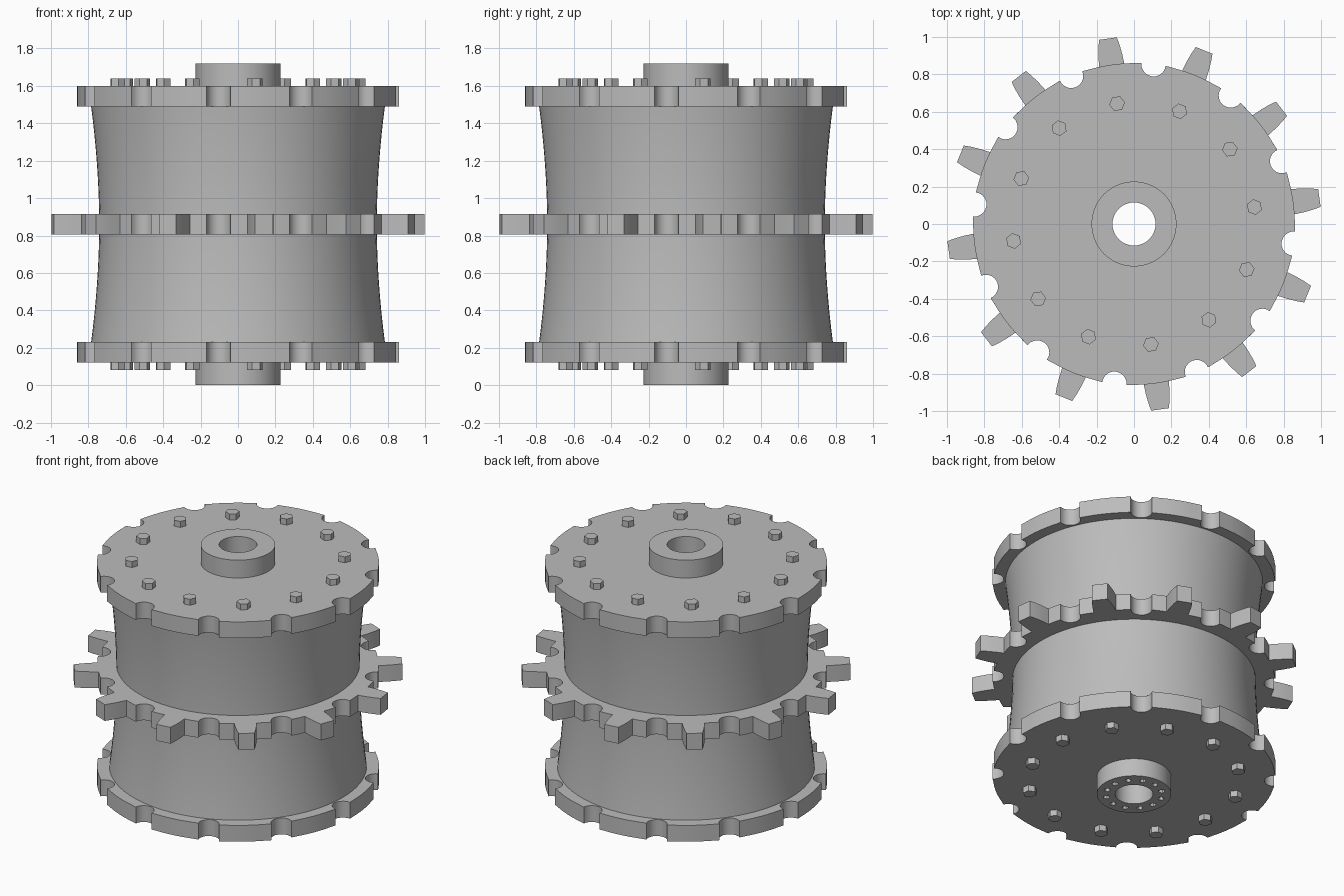
import bpy, bmesh
from math import cos, sin, pi, radians
from mathutils import Matrix

if "Cube" in bpy.data.objects:
    bpy.data.objects.remove(bpy.data.objects["Cube"], do_unlink=True)

COUNT = 12                      # teeth, notches and bolts around the wheel
STEP = 2 * pi / COUNT
TOOTH = radians(8)              # direction of the first tooth and bolt
NOTCH = TOOTH + STEP / 2
RIM, NOTCH_R = 0.86, 0.065
HUB_R, BORE_R = 0.227, 0.115
MID_Z, HEIGHT = 0.86, 1.72

steel = bpy.data.materials.new("plain grey steel")
steel.use_nodes = True
GREY = (0.5, 0.5, 0.5, 1)
steel.diffuse_color = GREY
steel.node_tree.nodes["Principled BSDF"].inputs["Base Color"].default_value = GREY


def finish(name, bm):
    bmesh.ops.recalc_face_normals(bm, faces=bm.faces)
    mesh = bpy.data.meshes.new(name)
    bm.to_mesh(mesh)
    bm.free()
    obj = bpy.data.objects.new(name, mesh)
    bpy.context.collection.objects.link(obj)
    mesh.materials.append(steel)
    return obj


def smooth(obj):
    bpy.ops.object.select_all(action='DESELECT')
    obj.select_set(True)
    bpy.context.view_layer.objects.active = obj
    bpy.ops.object.shade_smooth_by_angle(angle=radians(30))


def ring_solid(name, loops):
    """Closed ring-shaped solid through (outline, z) loops."""
    bm = bmesh.new()
    rows = [[bm.verts.new((x, y, z)) for x, y in outline] for outline, z in loops]
    n = len(rows[0])
    for row, after in zip(rows, rows[1:] + rows[:1]):
        for i in range(n):
            j = (i + 1) % n
            bm.faces.new((row[i], row[j], after[j], after[i]))
    obj = finish(name, bm)
    smooth(obj)
    return obj


def circle(r, n=96):
    return [(r * cos(2 * pi * i / n), r * sin(2 * pi * i / n)) for i in range(n)]


def rim_outline(toothed):
    """Round rim with semicircular notches and optional teeth."""
    points = []
    half = NOTCH_R / RIM
    for k in range(COUNT):
        a = NOTCH + k * STEP

        def place(radial, side, angle):
            points.append((radial * cos(angle) - side * sin(angle),
                           radial * sin(angle) + side * cos(angle)))

        # notch
        for i in range(11):
            t = pi * i / 10
            place(RIM - NOTCH_R * sin(t), -NOTCH_R * cos(t), a)
        # tooth or plain arc up to the next notch
        mid = a + STEP / 2
        if toothed:
            place(RIM, 0, (a + half + mid - half) / 2)
            flank = [(0.855, 0.068), (0.91, 0.064), (0.96, 0.057), (1.001, 0.048)]
            for r, w in flank:
                place(r, -w, mid)
            for r, w in reversed(flank):
                place(r, w, mid)
            place(RIM, 0, mid + STEP / 4)
        else:
            for i in range(1, 8):
                place(RIM, 0, a + half + (STEP - 2 * half) * i / 8)
    return points


def plate(name, toothed, z0, z1):
    outer = rim_outline(toothed)
    inner = []
    for x, y in outer:
        s = (HUB_R - 0.02) / (x * x + y * y) ** 0.5
        inner.append((x * s, y * s))
    ring_solid(name, [(outer, z0), (outer, z1), (inner, z1), (inner, z0)])


def hex_ring(name, ring_r, r, z0, z1):
    """Hexagonal prisms evenly spaced around the axis."""
    bm = bmesh.new()
    for k in range(COUNT):
        m = (Matrix.Rotation(TOOTH + k * STEP, 4, 'Z')
             @ Matrix.Translation((ring_r, 0, (z0 + z1) / 2))
             @ Matrix.Rotation(pi / 2, 4, 'Z'))
        m = m @ Matrix.Rotation(pi / 2, 4, 'Z')
        bmesh.ops.create_cone(bm, cap_ends=True, segments=6, radius1=r,
                              radius2=r, depth=z1 - z0, matrix=m)
    return finish(name, bm)


# End flanges and central toothed wheel
plate("lower_flange", False, 0.12, 0.23)
plate("upper_flange", False, HEIGHT - 0.23, HEIGHT - 0.12)
plate("toothed_wheel", True, MID_Z - 0.055, MID_Z + 0.055)

# Waisted drum
drum = []
for i in range(25):
    t = i / 12 - 1
    drum.append((circle(0.742 + 0.046 * abs(t) ** 1.9), MID_Z + 0.65 * t))
drum += [(circle(0.7), MID_Z + 0.65), (circle(0.7), MID_Z - 0.65)]
ring_solid("drum", drum)

# Bored hub, with a ring of small blind holes underneath
hub = ring_solid("hub", [(circle(HUB_R), 0), (circle(HUB_R), HEIGHT),
                         (circle(BORE_R), HEIGHT), (circle(BORE_R), 0)])
cutter = hex_ring("hub_hole_cutter", 0.172, 0.02, -0.03, 0.04)
cutter.hide_render = True
mod = hub.modifiers.new("holes", 'BOOLEAN')
mod.operation, mod.solver, mod.object = 'DIFFERENCE', 'EXACT', cutter
bpy.context.view_layer.objects.active = hub
bpy.ops.object.modifier_apply(modifier=mod.name)
bpy.data.objects.remove(cutter, do_unlink=True)
smooth(hub)

# Bolt heads on both flanges
hex_ring("lower_bolts", 0.65, 0.042, 0.08, 0.125)
hex_ring("upper_bolts", 0.65, 0.042, HEIGHT - 0.125, HEIGHT - 0.08)
